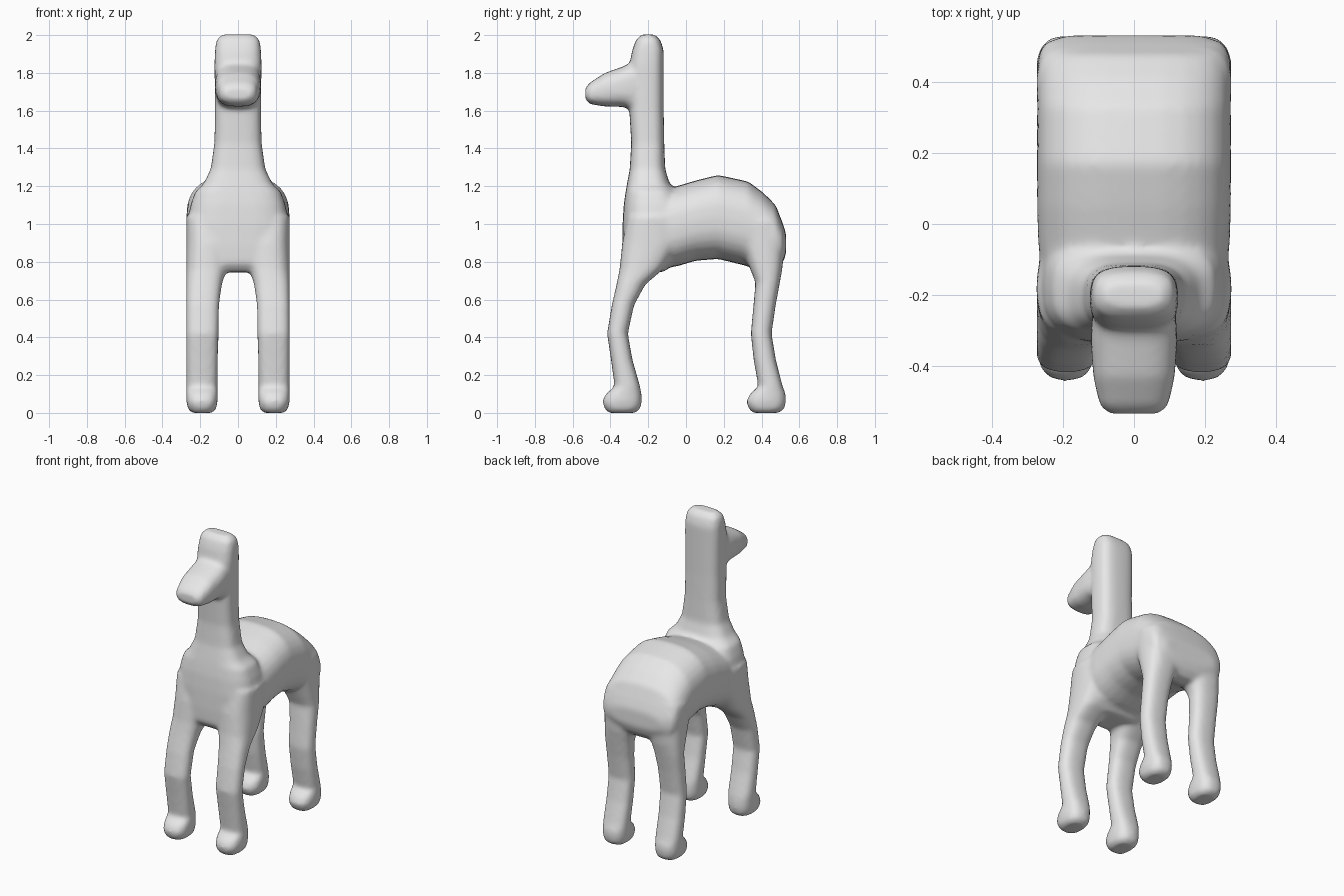
import bpy, bmesh, math

SIDES = 28


def loft(bm, rings, axis, power):
    """Skin rounded-rectangle rings. Ring: (position, a_min, a_max, b_min, b_max)."""
    loops = []
    for p, a0, a1, b0, b1 in rings:
        loop = []
        for i in range(SIDES):
            t = 2 * math.pi * i / SIDES
            c, s = math.cos(t), math.sin(t)
            a = (a0 + a1) / 2 + (a1 - a0) / 2 * math.copysign(abs(c) ** (2 / power), c)
            b = (b0 + b1) / 2 + (b1 - b0) / 2 * math.copysign(abs(s) ** (2 / power), s)
            loop.append(bm.verts.new((a, b, p) if axis == 'Z' else (a, p, b)))
        loops.append(loop)
    faces = [bm.faces.new(loops[0]), bm.faces.new(loops[-1])]
    for lo, hi in zip(loops, loops[1:]):
        for i in range(SIDES):
            j = (i + 1) % SIDES
            faces.append(bm.faces.new((lo[i], lo[j], hi[j], hi[i])))
    bmesh.ops.recalc_face_normals(bm, faces=faces)


def centred(rows):
    """(position, half width, min, max) -> ring centred on x."""
    return [(p, -w, w, lo, hi) for p, w, lo, hi in rows]


bm = bmesh.new()

# Barrel of the body, front to rear: y, half width, belly z, back z
loft(bm, centred([
    (-0.27, 0.18, 0.86, 1.08), (-0.20, 0.255, 0.76, 1.17), (-0.05, 0.27, 0.775, 1.20),
    (0.05, 0.273, 0.805, 1.23), (0.17, 0.273, 0.815, 1.26), (0.33, 0.273, 0.775, 1.225),
    (0.41, 0.273, 0.74, 1.165), (0.475, 0.27, 0.75, 1.10), (0.51, 0.25, 0.79, 1.01),
    (0.53, 0.19, 0.84, 0.95)]), 'Y', 2.6)

# Chest and neck, bottom to top: z, half width, front y, rear y
loft(bm, centred([
    (0.745, 0.16, -0.30, -0.12), (0.79, 0.23, -0.335, -0.06), (0.88, 0.265, -0.338, 0.0),
    (1.00, 0.272, -0.336, 0.0), (1.10, 0.252, -0.33, -0.02), (1.17, 0.228, -0.32, -0.05),
    (1.21, 0.185, -0.313, -0.085), (1.29, 0.145, -0.298, -0.11), (1.43, 0.125, -0.29, -0.115),
    (1.60, 0.122, -0.30, -0.118), (1.85, 0.125, -0.298, -0.118), (1.92, 0.122, -0.285, -0.118),
    (1.975, 0.115, -0.265, -0.135), (2.003, 0.085, -0.235, -0.165)]), 'Z', 3.0)

# Head, nose to neck: y, half width, chin z, brow z
loft(bm, centred([
    (-0.533, 0.075, 1.66, 1.72), (-0.51, 0.097, 1.635, 1.748), (-0.43, 0.115, 1.622, 1.80),
    (-0.33, 0.122, 1.62, 1.835), (-0.28, 0.12, 1.60, 1.86), (-0.2, 0.11, 1.60, 1.86)]), 'Y', 2.8)

# Legs, bottom to top: z, front y, rear y, inner x
FRONT = [(0.14, -0.378, -0.243, 0.108), (0.28, -0.397, -0.283, 0.106), (0.42, -0.418, -0.308, 0.103),
         (0.57, -0.393, -0.275, 0.10), (0.68, -0.368, -0.215, 0.085), (0.76, -0.352, -0.12, 0.06),
         (0.90, -0.338, -0.03, 0.04), (1.04, -0.31, -0.05, 0.06)]
HIND = [(0.14, 0.383, 0.512, 0.108), (0.28, 0.358, 0.476, 0.106), (0.42, 0.343, 0.453, 0.103),
        (0.57, 0.357, 0.475, 0.10), (0.69, 0.368, 0.497, 0.085), (0.76, 0.34, 0.51, 0.06),
        (0.90, 0.29, 0.523, 0.04), (1.02, 0.29, 0.50, 0.06)]
# Foot: z, toe offset, heel offset, inner x, outer x
FOOT = [(0.0, 0.03, 0.17, 0.135, 0.245), (0.02, 0.01, 0.198, 0.115, 0.265),
        (0.06, -0.005, 0.207, 0.108, 0.274), (0.10, 0.015, 0.205, 0.107, 0.274)]
for rows, toe in ((FRONT, -0.44), (HIND, 0.323)):
    for side in (1, -1):
        rings = [(z, xi, xo, toe + f, toe + r) for z, f, r, xi, xo in FOOT]
        rings += [(z, xi, 0.274, f, r) for z, f, r, xi in rows]
        loft(bm, [(z, *sorted((side * xi, side * xo)), f, r) for z, xi, xo, f, r in rings], 'Z', 2.6)

mesh = bpy.data.meshes.new("animal_body")
bm.to_mesh(mesh)
bm.free()
body = bpy.data.objects.new("animal_body", mesh)
bpy.context.collection.objects.link(body)

grey = bpy.data.materials.new("plain grey")
grey.diffuse_color = (0.8, 0.8, 0.8, 1.0)
mesh.materials.append(grey)

# Fuse the parts into one skin and soften the joints
fuse = body.modifiers.new("fuse", 'REMESH')
fuse.mode = 'VOXEL'
fuse.voxel_size = 0.013
fuse.use_smooth_shade = True
soften = body.modifiers.new("soften", 'SMOOTH')
soften.factor = 0.5
soften.iterations = 10
